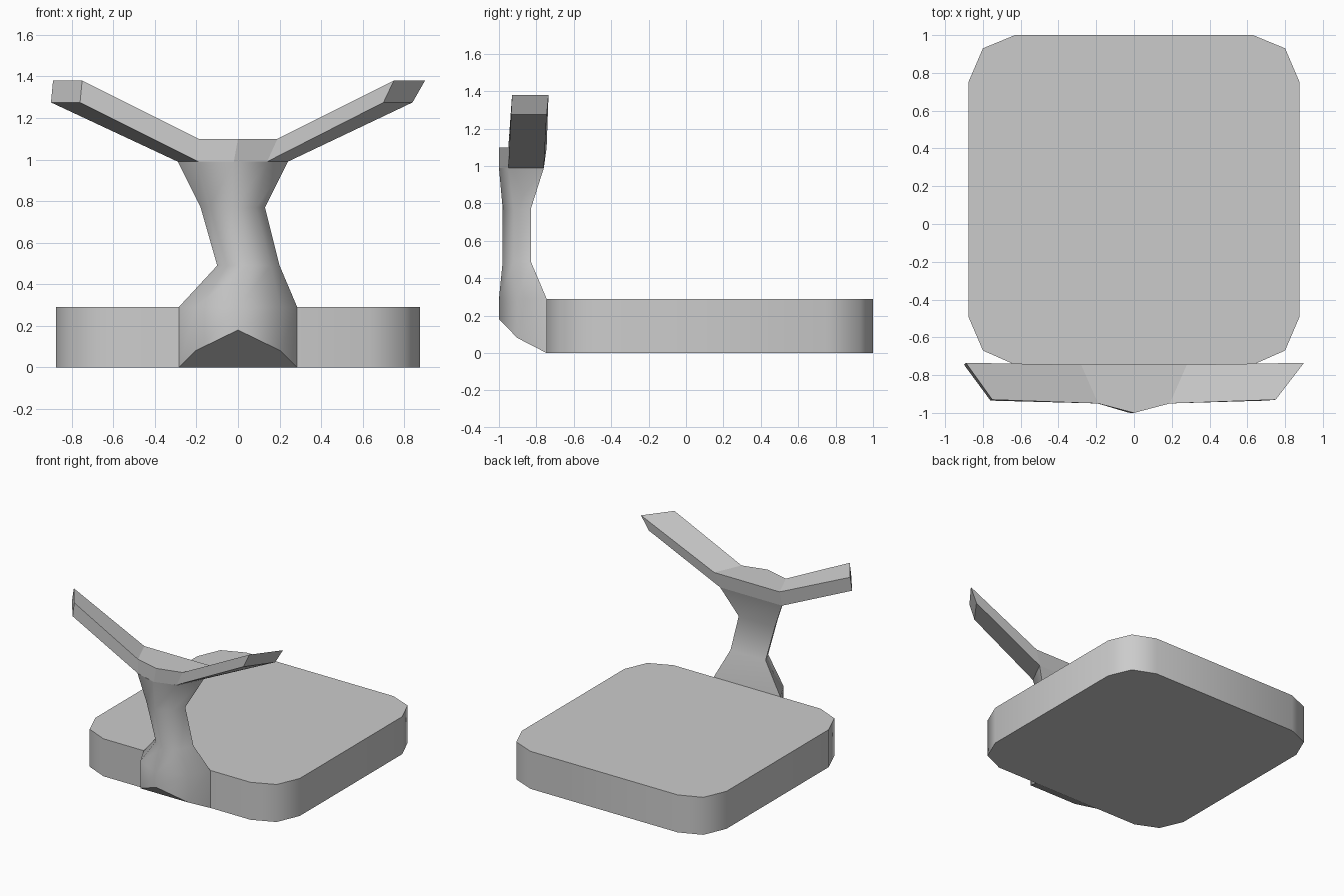
import bpy, bmesh, math

if "Cube" in bpy.data.objects:
    bpy.data.objects.remove(bpy.data.objects["Cube"])


def loft(name, rings, smooth_angle=None):
    """Skin a list of equal-length point rings into a closed solid."""
    bm = bmesh.new()
    vs = [[bm.verts.new(p) for p in ring] for ring in rings]
    n = len(rings[0])
    for a, b in zip(vs, vs[1:]):
        for i in range(n):
            j = (i + 1) % n
            bm.faces.new((a[i], a[j], b[j], b[i]))
    bm.faces.new(vs[0][::-1])
    bm.faces.new(vs[-1])
    bmesh.ops.recalc_face_normals(bm, faces=bm.faces)
    me = bpy.data.meshes.new(name)
    bm.to_mesh(me)
    bm.free()
    ob = bpy.data.objects.new(name, me)
    bpy.context.collection.objects.link(ob)
    if smooth_angle:
        me.shade_smooth()
        me.set_sharp_from_angle(angle=math.radians(smooth_angle))
    return ob


# Base slab: rounded rectangle outline, mirrored from its right half
half = [(0.63, -0.745), (0.80, -0.67), (0.875, -0.495),
        (0.875, 0.755), (0.80, 0.93), (0.63, 1.0)]
outline = half + [(-x, y) for x, y in reversed(half)]
loft("base_slab", [[(x, y, z) for x, y in outline] for z in (0, 0.29)], 50)


# Post: five-sided sections, flat at the back and bulging to the front
def section(left, right, back, front, zs, mid_w=0.72, mid_d=0.61):
    c, w = (left + right) / 2, (right - left) / 2
    mid = back + (front - back) * mid_d
    return [(left, back, zs[0]), (c - w * mid_w, mid, zs[1]), (c, front, zs[2]),
            (c + w * mid_w, mid, zs[1]), (right, back, zs[0])]


loft("post", [
    section(-0.285, 0.285, -0.745, -1.0, (0, 0.08, 0.18)),
    section(-0.285, 0.285, -0.745, -1.0, (0.29,) * 3),
    section(-0.10, 0.20, -0.83, -0.98, (0.49,) * 3),
    section(-0.18, 0.13, -0.83, -0.98, (0.77,) * 3),
    section(-0.29, 0.24, -0.76, -1.0, (0.99,) * 3, 0.64, 0.79),
], 60)

# Forked bar: each section is bottom front, bottom back, top back, top front
loft("forked_bar", [
    [(-0.76, -0.935, 1.275), (-0.90, -0.745, 1.275), (-0.89, -0.735, 1.38), (-0.75, -0.93, 1.38)],
    [(-0.19, -0.95, 0.99), (-0.29, -0.76, 0.99), (-0.28, -0.745, 1.10), (-0.19, -0.95, 1.10)],
    [(-0.02, -1.0, 0.99), (-0.02, -0.76, 0.99), (0, -0.745, 1.10), (0, -1.0, 1.10)],
    [(0.14, -0.95, 0.99), (0.24, -0.76, 0.99), (0.28, -0.745, 1.10), (0.19, -0.95, 1.10)],
    [(0.70, -0.935, 1.275), (0.84, -0.745, 1.275), (0.90, -0.735, 1.38), (0.75, -0.93, 1.38)],
])
